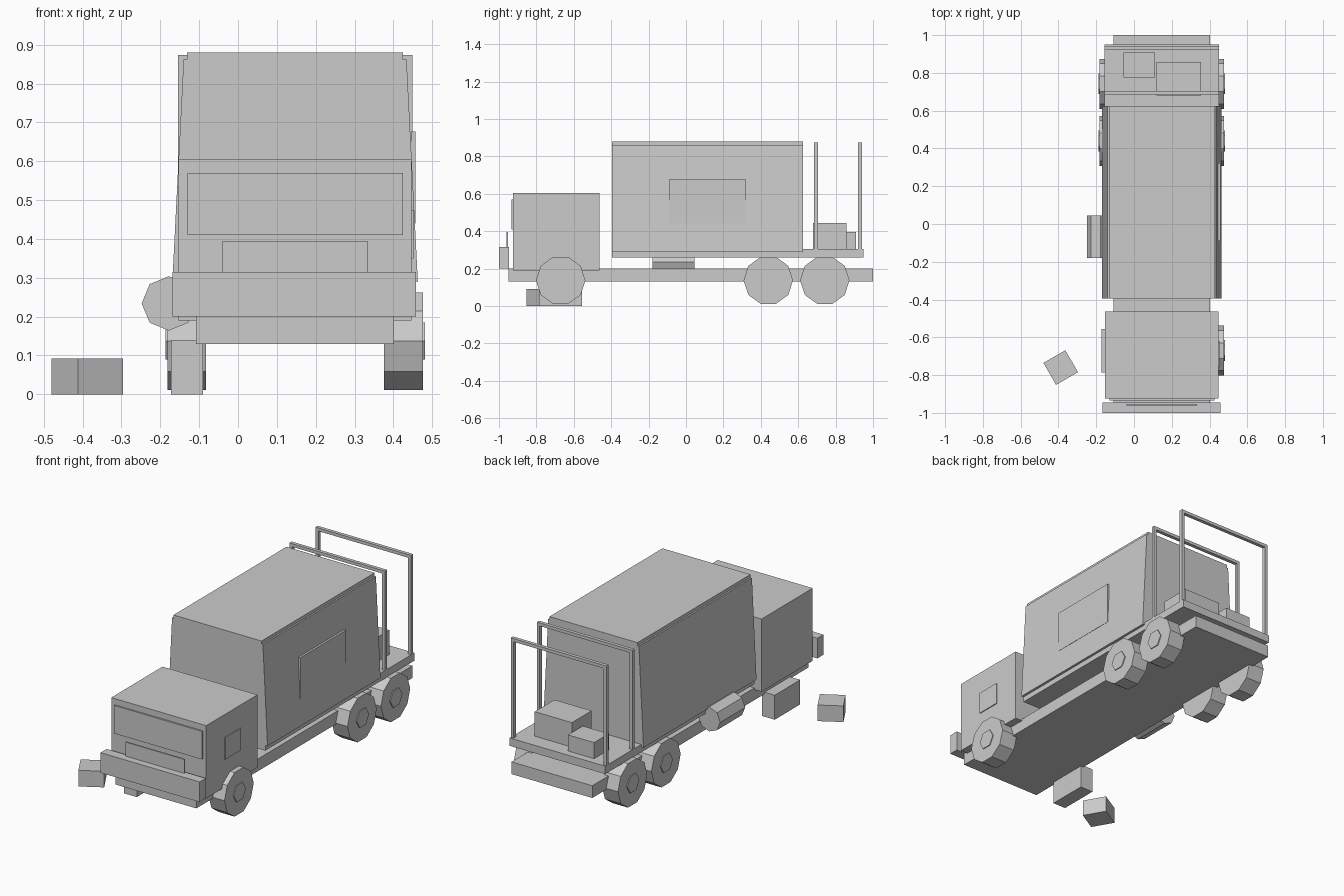
import bpy, bmesh, math
from mathutils import Matrix

cube = bpy.data.objects.get("Cube")
if cube:
    bpy.data.objects.remove(cube, do_unlink=True)

grey = bpy.data.materials.new("plain_grey")
grey.use_nodes = True
grey.diffuse_color = (0.6, 0.6, 0.6, 1)
grey.node_tree.nodes["Principled BSDF"].inputs["Base Color"].default_value = (0.6, 0.6, 0.6, 1)

MID = 0.147  # centre line of the truck


def finish(name, bm):
    bmesh.ops.recalc_face_normals(bm, faces=bm.faces)
    mesh = bpy.data.meshes.new(name)
    bm.to_mesh(mesh)
    bm.free()
    mesh.materials.append(grey)
    obj = bpy.data.objects.new(name, mesh)
    bpy.context.collection.objects.link(obj)
    return obj


def add_box(bm, x, y, z):
    spans = (x, y, z)
    centre = [(a + b) / 2 for a, b in spans]
    size = [b - a for a, b in spans]
    bmesh.ops.create_cube(bm, size=1, matrix=Matrix.Translation(centre) @ Matrix.Diagonal((*size, 1)))


def box(name, x, y, z):
    bm = bmesh.new()
    add_box(bm, x, y, z)
    return finish(name, bm)


def add_prism(bm, points, start, depth, along):
    """Extrude a closed outline; along='x' reads points as (y, z), 'y' as (x, z)."""
    if along == 'x':
        verts = [bm.verts.new((start, a, b)) for a, b in points]
        move = (depth, 0, 0)
    else:
        verts = [bm.verts.new((a, start, b)) for a, b in points]
        move = (0, depth, 0)
    face = bm.faces.new(verts)
    new = bmesh.ops.extrude_face_region(bm, geom=[face], use_keep_orig=True)["geom"]
    bmesh.ops.translate(bm, vec=move, verts=[v for v in new if isinstance(v, bmesh.types.BMVert)])


def ring(sides, radius, a, b):
    steps = [math.tau * i / sides for i in range(sides)]
    return [(a + radius * math.cos(t), b + radius * math.sin(t)) for t in steps]


# Chassis, cab and bumper
box("chassis", (-0.108, 0.402), (-0.95, 1.0), (0.13, 0.2))
box("cab", (-0.153, 0.447), (-0.925, -0.463), (0.19, 0.605))
box("front_bumper", (-0.168, 0.458), (-1.0, -0.945), (0.2, 0.315))
box("windshield", (-0.13, 0.425), (-0.934, -0.925), (0.41, 0.57))
box("grille", (-0.04, 0.333), (-0.96, -0.952), (0.3, 0.395))
box("side_window", (0.447, 0.452), (-0.76, -0.62), (0.35, 0.475))

# Deck and cargo body with leaning sides and a raised roof
box("deck", (-0.155, 0.449), (-0.395, 0.95), (0.26, 0.305))
half = [(0.316, 0.29), (0.287, 0.862), (0.278, 0.862), (0.278, 0.88)]
outline = [(MID + w, z) for w, z in half] + [(MID - w, z) for w, z in reversed(half)]
bm = bmesh.new()
add_prism(bm, outline, -0.395, 1.02, 'y')
finish("cargo_body", bm)
box("cargo_side_panel", (0.445, 0.457), (-0.09, 0.322), (0.44, 0.677))

# Hoops over the open rear deck
for name, y in (("front_hoop", 0.695), ("rear_hoop", 0.93)):
    bm = bmesh.new()
    depth = (y - 0.01, y + 0.01)
    for x in (-0.155, 0.431):
        add_box(bm, (x, x + 0.018), depth, (0.3, 0.855))
    add_box(bm, (-0.155, 0.449), depth, (0.855, 0.873))
    finish(name, bm)

# Loads on the deck
box("large_crate", (0.12, 0.355), (0.68, 0.858), (0.305, 0.445))
box("small_crate", (-0.055, 0.11), (0.775, 0.908), (0.305, 0.397))

# Wheels with hexagonal hubs; the front one is missing on one side
wheels = [("front_left", 1, -0.67)]
for label, side in (("left", 1), ("right", -1)):
    wheels += [("middle_" + label, side, 0.44), ("rear_" + label, side, 0.742)]
for label, side, y in wheels:
    bm = bmesh.new()
    add_prism(bm, ring(10, 0.132, y, 0.137), MID + side * 0.229, side * 0.1, 'x')
    add_prism(bm, ring(6, 0.055, y, 0.137), MID + side * 0.32, side * 0.014, 'x')
    finish(label + "_wheel", bm)

# Support block in place of the missing wheel
box("support_block", (-0.172, -0.09), (-0.785, -0.555), (0, 0.14))

# Fuel tank
bm = bmesh.new()
add_prism(bm, ring(8, 0.07, -0.178, 0.234), -0.18, 0.225, 'y')
finish("fuel_tank", bm)

# Loose block on the ground
loose = box("loose_block", (-0.067, 0.067), (-0.067, 0.067), (0, 0.092))
loose.location = (-0.388, -0.76, 0)
loose.rotation_euler.z = math.radians(30)
